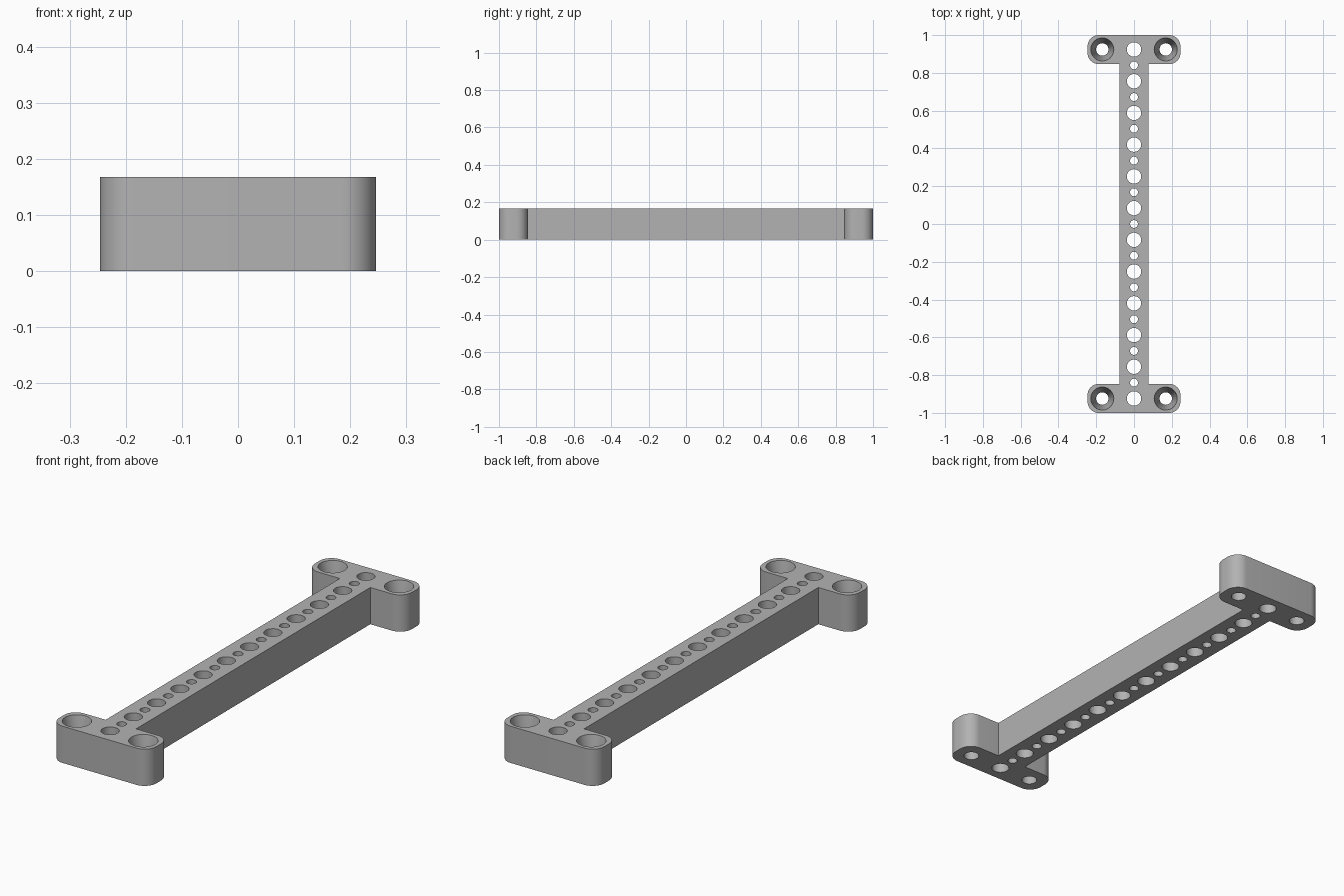
import bpy
import bmesh
from math import radians

default = bpy.data.objects.get("Cube")
if default:
    bpy.data.objects.remove(default, do_unlink=True)

HEIGHT = 0.168
PITCH = 0.168          # spacing of the holes along the bar
HALF_BAR = 0.077
HALF_END = 0.246
INNER_Y = 0.846
CORNER = 0.06

grey = bpy.data.materials.new("plain grey")
grey.use_nodes = True
colour = (0.45, 0.45, 0.45, 1)
grey.diffuse_color = colour
grey.node_tree.nodes["Principled BSDF"].inputs["Base Color"].default_value = colour


def add_object(name, bm):
    bmesh.ops.recalc_face_normals(bm, faces=bm.faces)
    mesh = bpy.data.meshes.new(name)
    bm.to_mesh(mesh)
    bm.free()
    mesh.materials.append(grey)
    obj = bpy.data.objects.new(name, mesh)
    bpy.context.collection.objects.link(obj)
    return obj


# I-shaped body: one quarter outline mirrored round, then extruded
quarter = [(HALF_BAR, INNER_Y), (HALF_END, INNER_Y), (HALF_END, 1)]
outline = (quarter
           + [(-x, y) for x, y in reversed(quarter)]
           + [(-x, -y) for x, y in quarter]
           + [(x, -y) for x, y in reversed(quarter)])
bm = bmesh.new()
base = bm.faces.new([bm.verts.new((x, y, 0)) for x, y in outline])
extruded = bmesh.ops.extrude_face_region(bm, geom=[base])["geom"]
for v in extruded:
    if isinstance(v, bmesh.types.BMVert):
        v.co.z = HEIGHT

# Rounded outer corners of both end plates
corners = [e for e in bm.edges
           if abs(e.verts[0].co.z - e.verts[1].co.z) > 0.1
           and abs(e.verts[0].co.x) > HALF_END - 0.01]
bmesh.ops.bevel(bm, geom=corners, offset=CORNER, segments=10,
                profile=0.5, affect='EDGES')
body = add_object("bracket_body", bm)


# Hole cutter: a stack of rings as (radius, z)
def add_hole(bm, x, y, rings, sides=40):
    loops = []
    for radius, z in rings:
        circle = bmesh.ops.create_circle(bm, segments=sides, radius=radius)["verts"]
        for v in circle:
            v.co.x += x
            v.co.y += y
            v.co.z = z
        loops.append(circle)
    for low, high in zip(loops, loops[1:]):
        for i in range(sides):
            j = (i + 1) % sides
            bm.faces.new((low[i], low[j], high[j], high[i]))
    bm.faces.new(loops[0])
    bm.faces.new(loops[-1])


bm = bmesh.new()
below, above = -0.05, HEIGHT + 0.05
# Large holes along the bar
for i in range(12):
    add_hole(bm, 0, (i - 5.5) * PITCH, [(0.038, below), (0.038, above)])
# Small holes between them
for i in range(-5, 6):
    add_hole(bm, 0, i * PITCH, [(0.021, below), (0.021, above)], 28)
# Tapered screw holes in the end plates
for x in (-PITCH, PITCH):
    for y in (-5.5 * PITCH, 5.5 * PITCH):
        add_hole(bm, x, y, [(0.033, below), (0.033, 0.02),
                            (0.061, HEIGHT), (0.061, above)])
cutter = add_object("hole_cutter", bm)
cutter.hide_render = True

# Cut the holes and apply
cut = body.modifiers.new("holes", 'BOOLEAN')
cut.operation = 'DIFFERENCE'
cut.solver = 'EXACT'
cut.object = cutter
bpy.ops.object.select_all(action='DESELECT')
body.select_set(True)
bpy.context.view_layer.objects.active = body
bpy.ops.object.modifier_apply(modifier=cut.name)
bpy.data.objects.remove(cutter, do_unlink=True)
bpy.ops.object.shade_smooth_by_angle(angle=radians(30))
